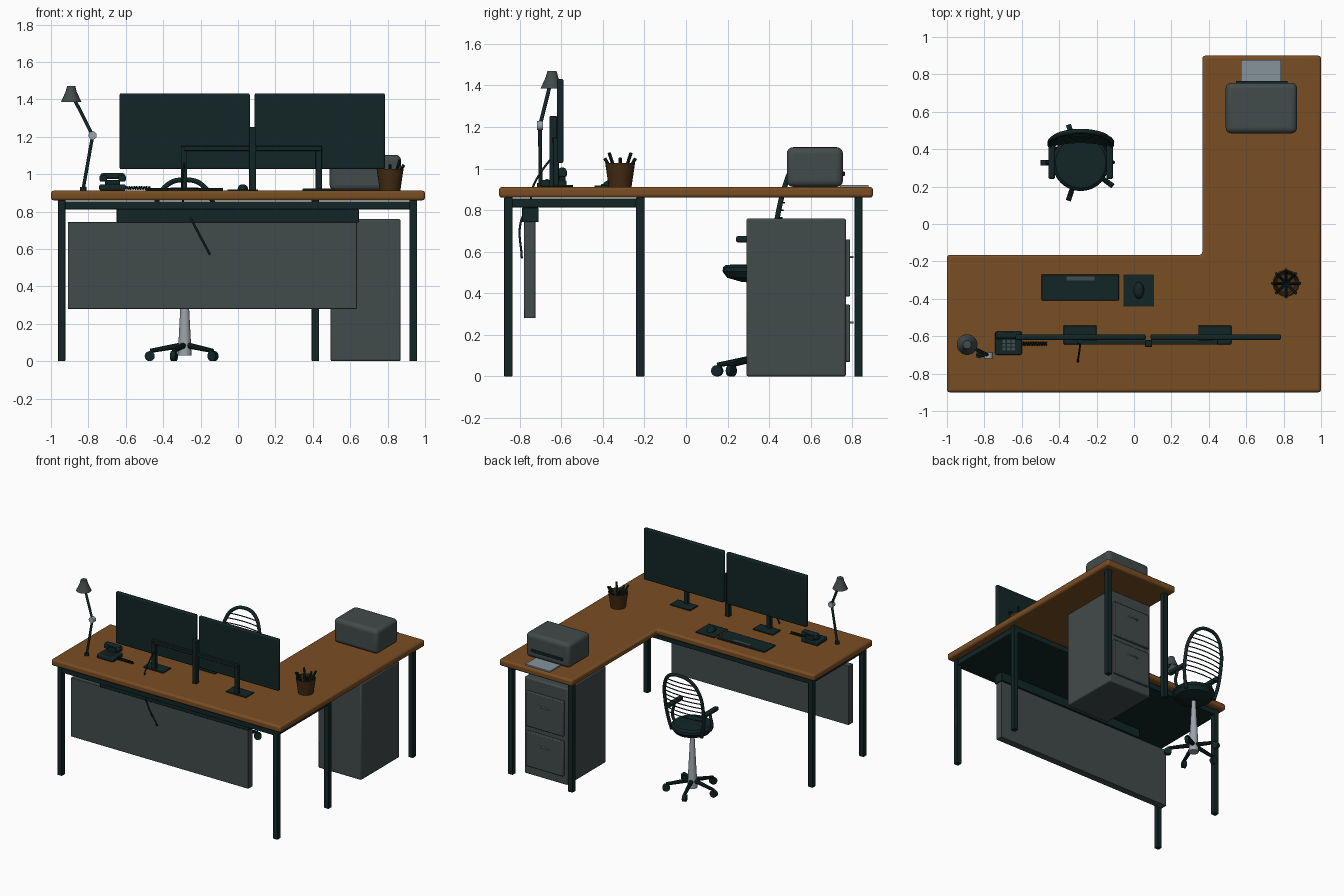
import bpy, bmesh, math
from mathutils import Vector

if "Cube" in bpy.data.objects:
    bpy.data.objects.remove(bpy.data.objects["Cube"])


def mat(name, r, g, b):
    m = bpy.data.materials.new(name)
    m.diffuse_color = (r, g, b, 1)
    m.use_nodes = True
    m.node_tree.nodes["Principled BSDF"].inputs["Base Color"].default_value = m.diffuse_color
    return m


WOOD = mat("wood", 0.19, 0.075, 0.017)
DARK = mat("dark_teal", 0.006, 0.019, 0.019)
GREY = mat("grey", 0.055, 0.069, 0.069)
METAL = mat("light_metal", 0.33, 0.37, 0.40)
PAPER = mat("paper", 0.24, 0.29, 0.33)
BROWN = mat("dark_brown", 0.06, 0.025, 0.006)


def finish(bm, name, m, bevel=0, segs=2):
    bmesh.ops.recalc_face_normals(bm, faces=bm.faces)
    me = bpy.data.meshes.new(name)
    bm.to_mesh(me)
    bm.free()
    me.materials.append(m)
    ob = bpy.data.objects.new(name, me)
    bpy.context.collection.objects.link(ob)
    if bevel:
        mod = ob.modifiers.new("bevel", 'BEVEL')
        mod.width, mod.segments, mod.limit_method = bevel, segs, 'ANGLE'
    bpy.ops.object.select_all(action='DESELECT')
    bpy.context.view_layer.objects.active = ob
    ob.select_set(True)
    bpy.ops.object.shade_smooth_by_angle(angle=math.radians(35))
    return ob


def box(name, x, y, z, m, bevel=0, segs=2):
    """Box from (min, max) pairs."""
    bm = bmesh.new()
    bmesh.ops.create_cube(bm, size=1)
    for v in bm.verts:
        v.co = Vector([(a + b) / 2 + c * (b - a) for (a, b), c in zip((x, y, z), v.co)])
    return finish(bm, name, m, bevel, segs)


def rod(name, a, b, r1, m, r2=None, sides=16):
    """Cylinder or cone from point a to point b."""
    a, b = Vector(a), Vector(b)
    bm = bmesh.new()
    bmesh.ops.create_cone(bm, cap_ends=True, segments=sides, radius1=r1,
                          radius2=r1 if r2 is None else r2, depth=(b - a).length)
    q = Vector((0, 0, 1)).rotation_difference(b - a)
    for v in bm.verts:
        v.co = q @ v.co + (a + b) / 2
    return finish(bm, name, m)


def lathe(name, centre, profile, m, sides=32):
    """Revolve (radius, z) points around a vertical axis."""
    bm = bmesh.new()
    vs = [bm.verts.new((r, 0, z)) for r, z in profile]
    es = [bm.edges.new(p) for p in zip(vs, vs[1:])]
    bmesh.ops.spin(bm, geom=vs + es, cent=(0, 0, 0), axis=(0, 0, 1),
                   angle=math.tau, steps=sides)
    bmesh.ops.remove_doubles(bm, verts=bm.verts, dist=1e-5)
    for v in bm.verts:
        v.co += Vector((centre[0], centre[1], 0))
    return finish(bm, name, m)


def ball(name, c, s, m):
    bm = bmesh.new()
    bmesh.ops.create_uvsphere(bm, u_segments=16, v_segments=10, radius=1)
    for v in bm.verts:
        v.co = Vector([k + a * b for k, a, b in zip(c, v.co, s)])
    return finish(bm, name, m)


def tube(name, pts, r, m, smooth=True):
    cu = bpy.data.curves.new(name, 'CURVE')
    cu.dimensions, cu.bevel_depth, cu.bevel_resolution = '3D', r, 2
    cu.resolution_u, cu.use_fill_caps = 6, True
    sp = cu.splines.new('BEZIER' if smooth else 'POLY')
    if smooth:
        sp.bezier_points.add(len(pts) - 1)
        for p, c in zip(sp.bezier_points, pts):
            p.co = c
            p.handle_left_type = p.handle_right_type = 'AUTO'
    else:
        sp.points.add(len(pts) - 1)
        for p, c in zip(sp.points, pts):
            p.co = (*c, 1)
    ob = bpy.data.objects.new(name, cu)
    cu.materials.append(m)
    bpy.context.collection.objects.link(ob)
    return ob


# L-shaped desk top
bm = bmesh.new()
outline = [(-1, -.9), (1, -.9), (1, .9), (.365, .9), (.365, -.165), (-1, -.165)]
face = bm.faces.new([bm.verts.new((x, y, .86)) for x, y in outline])
ext = bmesh.ops.extrude_face_region(bm, geom=[face])
bmesh.ops.translate(bm, vec=(0, 0, .052), verts=[v for v in ext['geom'] if isinstance(v, bmesh.types.BMVert)])
finish(bm, "desk_top", WOOD, .015, 3)
TOP = .912

# Legs, under-frame, cable tray, modesty panel
for x, y in [(-.943, -.855), (-.943, -.22), (.937, -.855), (.937, -.22), (.414, .83), (.937, .83)]:
    box("desk_leg", (x - .02, x + .02), (y - .02, y + .02), (0, .862), DARK, .004)
box("under_frame", (-.95, .95), (-.87, -.2), (.812, .855), DARK, .004)
box("cable_tray", (-.65, .646), (-.79, -.71), (.742, .812), DARK, .004)
box("modesty_panel", (-.91, .636), (-.78, -.725), (.28, .744), GREY, .003)

# Filing cabinet with drawers
box("cabinet", (.494, .87), (.29, .77), (0, .76), GREY, .01)
for z in (.07, .385):
    box("drawer_front", (.52, .845), (.765, .79), (z, z + .275), GREY, .006)
    tube("drawer_handle", [(.63, .785, z + .19), (.64, .803, z + .19),
                           (.725, .803, z + .19), (.735, .785, z + .19)], .005, METAL, False)

# Printer
box("printer", (.49, .872), (.485, .755), (TOP, 1.103), GREY, .03, 4)
box("printer_slot", (.545, .82), (.745, .765), (.965, .985), DARK, .003)
box("printer_paper", (.572, .785), (.74, .878), (TOP, .922), PAPER)

# Twin monitors and stands
for cx, sx in ((-.285, -.289), (.437, .432)):
    box("monitor", (cx - .348, cx + .348), (-.62, -.59), (1.027, 1.432), DARK, .008)
    box("monitor_base", (sx - .088, sx + .088), (-.643, -.543), (TOP, .922), DARK, .003)
    box("monitor_neck", (sx - .017, sx + .017), (-.64, -.612), (.92, 1.15), DARK, .003)
box("monitor_bar", (-.289, .445), (-.645, -.622), (1.125, 1.15), DARK, .003)
box("monitor_post", (.06, .096), (-.658, -.62), (TOP, 1.252), DARK, .004)
tube("power_cable", [(-.287, -.64, 1.06), (-.295, -.70, .98), (-.3, -.735, .915), (-.29, -.75, .84),
                     (-.24, -.796, .74), (-.15, -.79, .57)], .005, DARK)

# Keyboard, mouse and pad
box("keyboard", (-.495, -.08), (-.408, -.27), (TOP, .926), DARK, .004)
box("keyboard_display", (-.36, -.21), (-.302, -.28), (.92, .929), GREY)
box("mouse_pad", (-.057, .108), (-.44, -.27), (TOP, .918), DARK)
ball("mouse", (.026, -.355, .92), (.028, .045, .026), DARK)

# Telephone
box("phone_base", (-.742, -.6), (-.7, -.575), (TOP, .945), DARK, .008)
box("phone_cradle", (-.71, -.63), (-.61, -.58), (.94, .97), DARK, .005)
box("handset", (-.735, -.605), (-.612, -.578), (.975, 1.005), DARK, .01)
for x in (-.72, -.62):
    box("handset_end", (x - .02, x + .02), (-.617, -.573), (.96, .995), DARK, .008)
for i in range(3):
    for j in range(3):
        x, y = -.695 + i * .025, -.668 + j * .02
        box("phone_key", (x - .009, x + .009), (y - .007, y + .007), (.943, .95), GREY)
tube("coil_cord", [(-.6 + .135 * i / 120, -.64 + .009 * math.cos(i * math.pi / 4),
                    .926 + .009 * math.sin(i * math.pi / 4)) for i in range(121)], .0025, DARK, False)

# Desk lamp
rod("lamp_foot", (-.828, -.7, TOP), (-.828, -.7, .93), .018, DARK)
rod("lamp_lower_arm", (-.828, -.7, .92), (-.777, -.703, 1.207), .009, DARK)
rod("lamp_upper_arm", (-.777, -.703, 1.207), (-.885, -.65, 1.42), .009, DARK)
rod("lamp_joint", (-.777, -.718, 1.207), (-.777, -.688, 1.207), .022, METAL)
lathe("lamp_shade", (-.892, -.645), [(0, 1.47), (.022, 1.47), (.03, 1.44), (.055, 1.385),
                                    (.051, 1.385), (.026, 1.44), (0, 1.455)], GREY)

# Pencil cup
CX, CY = .813, -.317
lathe("pencil_cup", (CX, CY), [(0, TOP), (.055, TOP), (.072, 1.028), (.065, 1.028),
                              (.05, .93), (0, .93)], BROWN, 24)
for i in range(8):
    a = i * math.tau / 8
    c, s = math.cos(a), math.sin(a)
    rod("pencil", (CX + .01 * c, CY + .01 * s, .935),
        (CX + .074 * c, CY + .074 * s, 1.05 + .025 * (i % 2)), .008, DARK, sides=8)

# Office chair: star base and casters
HX, HY = -.285, .328
for i in range(5):
    a = math.pi + i * math.tau / 5
    c, s = math.cos(a), math.sin(a)
    rod("chair_foot", (HX, HY, .088), (HX + .185 * c, HY + .185 * s, .055), .017, DARK, .012, 10)
    x, y = HX + .187 * c, HY + .187 * s
    rod("caster", (x + .014 * s, y - .014 * c, .027), (x - .014 * s, y + .014 * c, .027), .027, DARK)
rod("chair_column", (HX, HY, .03), (HX, HY, .47), .037, METAL, .014)

# Seat and armrests
lathe("seat", (HX, HY), [(0, .45), (.06, .455), (.13, .475), (.152, .505), (.15, .525),
                         (.135, .537), (0, .54)], DARK)
for s in (-1, 1):
    x = HX + s * .155
    box("armrest", (x - .018, x + .018), (.24, .42), (.645, .675), DARK, .01)
    tube("armrest_support", [(HX + s * .12, .33, .5), (x + s * .01, .33, .53),
                             (x, .33, .65)], .011, DARK)


# Bowed, leaning back frame with slats
def back(u, z):
    return (HX + u, .495 - .8 * u * u - .17 * (.965 - z), z)


half = [(.13, .48), (.155, .58), (.165, .72), (.15, .85), (.09, .945)]
arch = [back(-u, z) for u, z in half] + [back(0, .97)] + [back(u, z) for u, z in half[::-1]]
tube("chair_back_frame", arch, .013, DARK)
for i in range(9):
    z = .62 + i * .036
    w = .16 if z < .8 else .16 - .06 * ((z - .8) / .12) ** 2
    tube("chair_back_slat", [back(w * k / 3, z) for k in range(-3, 4)], .004, DARK)
